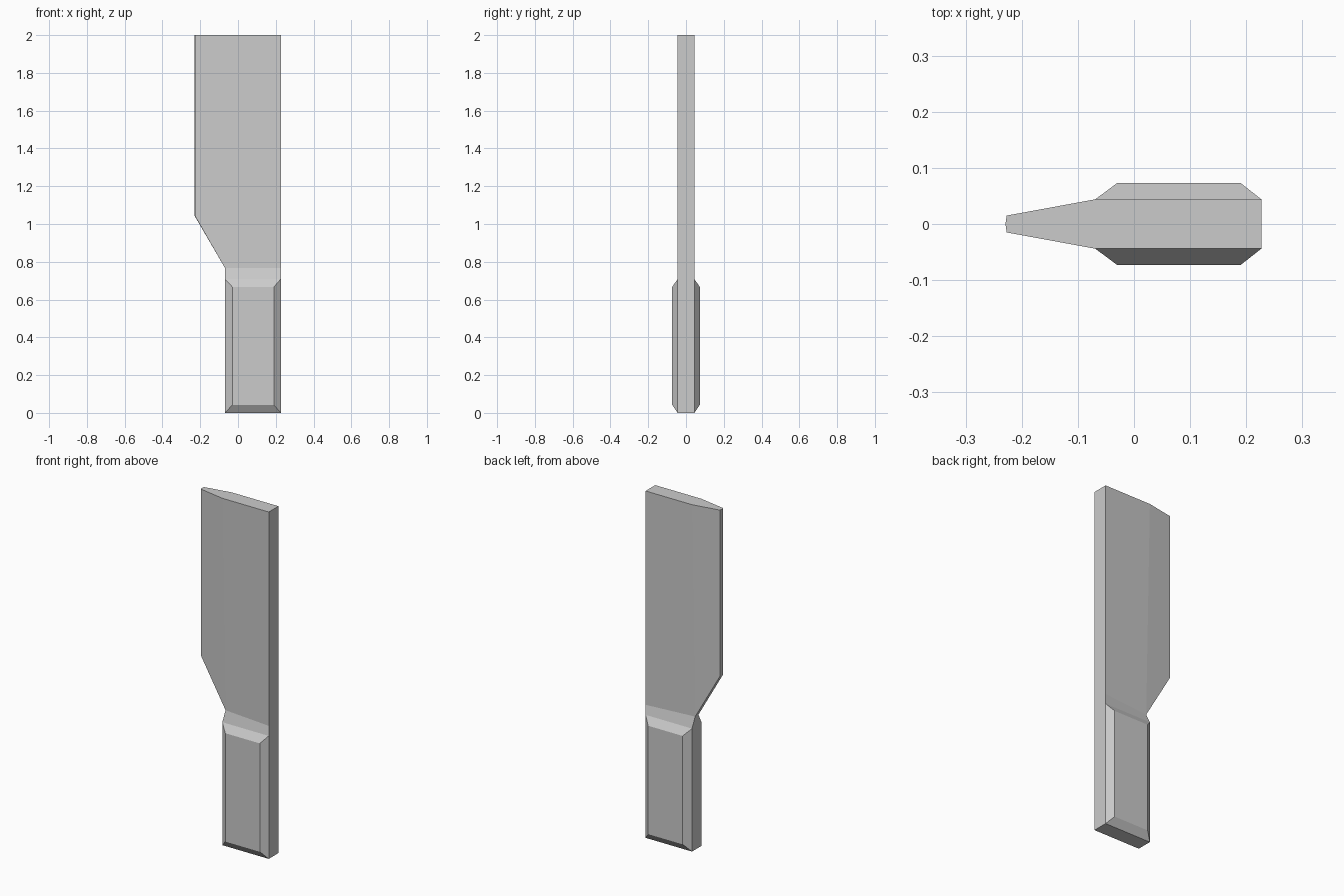
import bpy, bmesh
from mathutils import Matrix

if "Cube" in bpy.data.objects:
    bpy.data.objects.remove(bpy.data.objects["Cube"])

L, N, R = -0.227, -0.069, 0.227      # cutting edge, neck, spine (x)
THIN, CORE, PAD = 0.015, 0.044, 0.073  # half thicknesses (y)
NECK, SHOULDER, TOP = 0.767, 0.709, 2.0

bm = bmesh.new()


def pts(*cos):
    return [bm.verts.new(c) for c in cos]


def bridge(a, b):
    for i in range(len(a) - 1):
        bm.faces.new((a[i], a[i + 1], b[i + 1], b[i]))


# blade side: flat cheek beside a strip ground down to the cutting edge
t0, t1, t2 = pts((L, -THIN, TOP), (N, -CORE, TOP), (R, -CORE, TOP))
heel, neck, spine = pts((L, -THIN, 1.042), (N, -THIN, NECK), (R, -CORE, NECK))
bm.faces.new((t0, heel, neck, t1))
bm.faces.new((t1, neck, spine, t2))

# handle side: sloped shoulder, then a raised bevelled grip
core = pts((N, -CORE, SHOULDER), (R, -CORE, SHOULDER), (R, -CORE, 0), (N, -CORE, 0))
grip = pts((-0.03, -PAD, 0.667), (0.19, -PAD, 0.667), (0.19, -PAD, 0.042), (-0.03, -PAD, 0.042))
bm.faces.new((neck, core[0], core[1], spine))
bridge(core + core[:1], grip + grip[:1])
bm.faces.new(grip)

# rim running round the outline to the centre plane
rim = [t2, spine, core[1], core[2], core[3], core[0], neck, heel, t0]
mid = [bm.verts.new((v.co.x - (0.002 if v in (heel, t0) else 0), 0, v.co.z)) for v in rim]
bridge(rim, mid)
bm.faces.new((t0, t1, t2, mid[0], mid[-1]))

# mirror to the back side
half = bm.verts[:] + bm.edges[:] + bm.faces[:]
bmesh.ops.mirror(bm, geom=half, matrix=Matrix.Identity(4), axis='Y', merge_dist=0.0005)
bmesh.ops.remove_doubles(bm, verts=bm.verts, dist=0.0005)
bmesh.ops.recalc_face_normals(bm, faces=bm.faces)

mesh = bpy.data.meshes.new("blade_and_handle")
bm.to_mesh(mesh)
bm.free()
bpy.context.collection.objects.link(bpy.data.objects.new("blade_and_handle", mesh))
